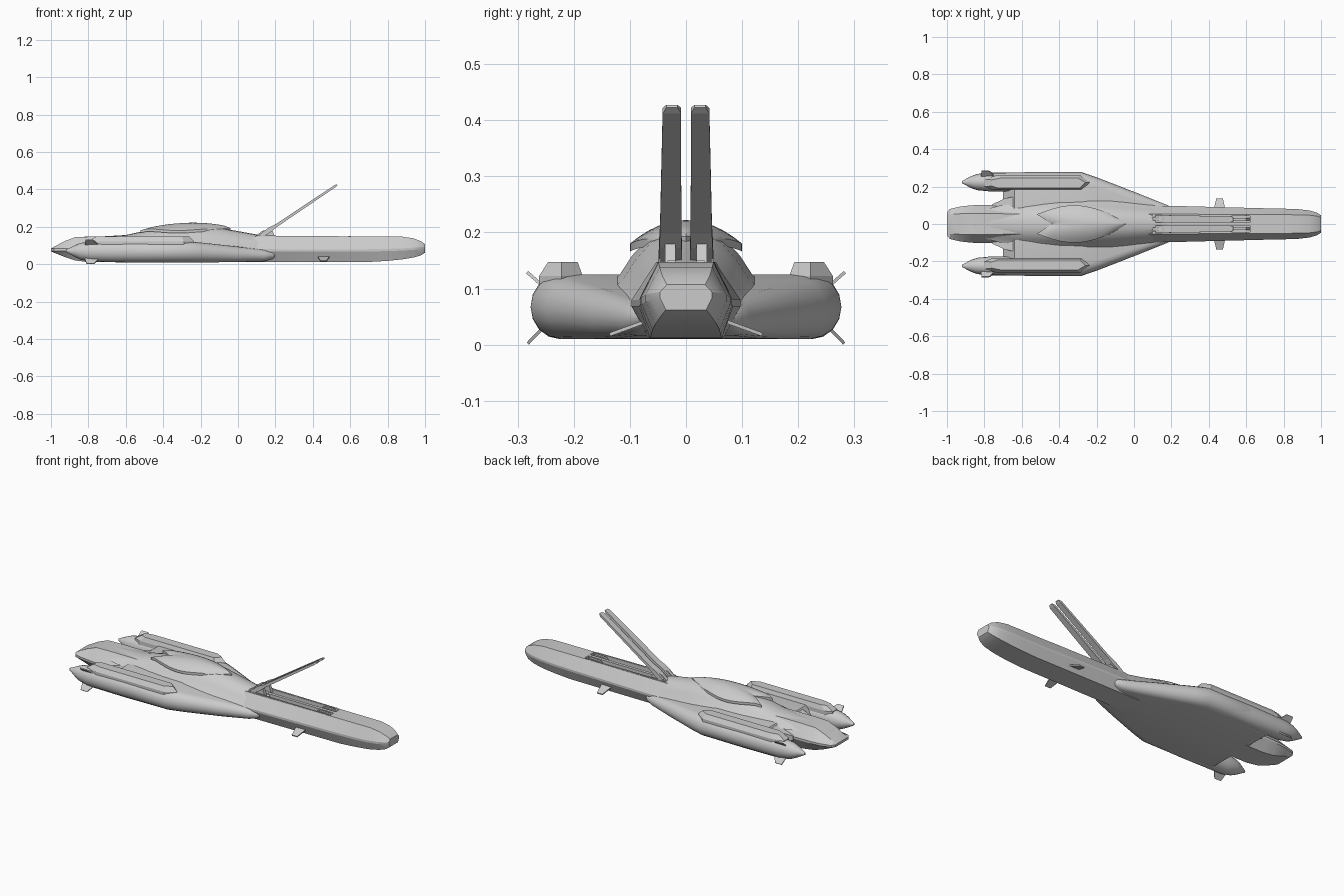
import bpy, bmesh, math
from mathutils import Vector

if "Cube" in bpy.data.objects:
    bpy.data.objects.remove(bpy.data.objects["Cube"])


def finish(name, bm, smooth=None):
    bmesh.ops.remove_doubles(bm, verts=bm.verts, dist=1e-5)
    bmesh.ops.recalc_face_normals(bm, faces=bm.faces)
    me = bpy.data.meshes.new(name)
    bm.to_mesh(me)
    bm.free()
    ob = bpy.data.objects.new(name, me)
    bpy.context.collection.objects.link(ob)
    if smooth:
        bpy.context.view_layer.objects.active = ob
        ob.select_set(True)
        bpy.ops.object.shade_smooth_by_angle(angle=math.radians(smooth))
        ob.select_set(False)
    return ob


def loft(name, rings, smooth=None):
    bm = bmesh.new()
    rows = [[bm.verts.new(p) for p in r] for r in rings]
    for a, b in zip(rows, rows[1:]):
        for i in range(len(a)):
            j = (i + 1) % len(a)
            bm.faces.new((a[i], a[j], b[j], b[i]))
    bm.faces.new(rows[0])
    bm.faces.new(rows[-1])
    return finish(name, bm, smooth)


def hull_ring(x, top, mid, bot, z0, z1, z2):
    return [(x, -bot, z0), (x, bot, z0), (x, mid, z1 - .006), (x, mid, z1 + .006),
            (x, top, z2), (x, -top, z2), (x, -mid, z1 + .006), (x, -mid, z1 - .006)]


def pill_ring(x, yc, w, z0, z1, n=8, r=None):
    # flat top and bottom, rounded sides
    h = (z1 - z0) / 2
    r = min(r or h, w)
    zc = (z0 + z1) / 2
    pts = []
    for s in (1, -1):
        for i in range(n + 1):
            a = -math.pi / 2 + math.pi * i / n
            pts.append((x, yc + s * (w - r + r * math.cos(a)), zc + s * h * math.sin(a)))
    return pts


# Central hull
hull = loft("main_hull", [hull_ring(*s) for s in [
    (-1.0, .045, .06, .045, .070, .077, .084),
    (-.985, .052, .08, .055, .062, .077, .092),
    (-.93, .055, .093, .062, .04, .077, .122),
    (-.87, .055, .1, .065, .02, .077, .145),
    (-.8, .055, .102, .067, .011, .077, .147),
    (.2, .053, .097, .066, .011, .074, .147),
    (.7, .050, .084, .064, .012, .074, .147),
    (.8, .050, .082, .062, .018, .076, .147),
    (.88, .049, .079, .060, .026, .079, .147),
    (.94, .047, .072, .055, .036, .083, .138),
    (.98, .042, .060, .047, .048, .086, .122),
    (1.0, .034, .046, .036, .062, .088, .107)]], 20)

# Folding slots in the deck
for s in (1, -1):
    bm = bmesh.new()
    bmesh.ops.create_cube(bm, size=1)
    for v in bm.verts:
        v.co = Vector((.39 + v.co.x * .46, s * .026 + v.co.y * .034, .14 + v.co.z * .04))
    cutter = finish("slot_cutter", bm)
    cutter.hide_render = True
    cutter.hide_set(True)
    m = hull.modifiers.new("slot", 'BOOLEAN')
    m.operation = 'DIFFERENCE'
    m.object = cutter

# Broad body joining the two pods, tapering into the hull forward
loft("wing_body", [pill_ring(*s) for s in [
    (-.70, 0, .235, .012, .05),
    (-.64, 0, .255, .010, .124),
    (-.55, 0, .277, .010, .125),
    (-.28, 0, .277, .010, .125),
    (-.2, 0, .250, .010, .116),
    (0, 0, .172, .011, .094),
    (.14, 0, .116, .016, .076),
    (.185, 0, .098, .028, .068),
    (.20, 0, .082, .040, .060)]], 30)

# Saddle fairing under the cap
prof = [(1, 0), (.86, .17), (.7, .5), (.48, .82), (.24, .96)]
rings = []
for x, w, z0, z1 in [(-.86, .06, .12, .146), (-.72, .098, .11, .149), (-.6, .112, .108, .156),
                     (-.5, .125, .108, .178), (-.4, .134, .108, .2), (-.25, .137, .108, .21),
                     (-.12, .13, .1, .2), (-.04, .122, .092, .184), (.06, .11, .08, .166),
                     (.15, .1, .07, .151), (.21, .07, .07, .140)]:
    half = [(w * a, z0 + (z1 - z0) * b) for a, b in prof]
    rings.append([(x, y, z) for y, z in half] + [(x, 0, z1)] +
                 [(x, -y, z) for y, z in reversed(half)])
loft("saddle_fairing", rings, 30)

# Domed cap with notched ends
bm = bmesh.new()
N, M = 12, 14
top, low = [], []
for j in range(-N // 2, N // 2 + 1):
    v = j / (N / 2)
    xa = -.44 - .08 * abs(v)
    xb = -.04 - .08 * abs(v)
    rt, rl = [], []
    for i in range(M + 1):
        t = i / M
        x = xa + (xb - xa) * t
        w = .052 + .048 * math.sin(math.pi * t)
        crest = .193 + .029 * math.sin(math.pi * t) ** .6
        rt.append(bm.verts.new((x, v * w, crest - .042 * v * v * (w / .1) ** 2)))
        rl.append(bm.verts.new((x, v * w, crest - .014 - .042 * v * v * (w / .1) ** 2)))
    top.append(rt)
    low.append(rl)
for j in range(N):
    for i in range(M):
        for g in (top, low):
            bm.faces.new((g[j][i], g[j + 1][i], g[j + 1][i + 1], g[j][i + 1]))
    for i in (0, M):
        bm.faces.new((top[j][i], top[j + 1][i], low[j + 1][i], low[j][i]))
for j in (0, N):
    for i in range(M):
        bm.faces.new((top[j][i], top[j][i + 1], low[j][i + 1], low[j][i]))
finish("dome_cap", bm, 35)


def plate(name, root_a, root_b, tip_a, tip_b, offset):
    # thin tapered fin between a root edge and a tip edge
    o = Vector(offset)
    q = [Vector(p) for p in (root_a, root_b, tip_b, tip_a)]
    loft(name, [[p - o for p in q], [p + o for p in q]])


for s, side in ((1, "left"), (-1, "right")):
    # Side pods with pointed tails
    loft(side + "_pod", [pill_ring(x, s * y, w, z0, z1) for x, y, w, z0, z1 in [
        (-.92, .224, .006, .066, .078),
        (-.87, .224, .032, .038, .102),
        (-.84, .224, .043, .024, .114),
        (-.78, .225, .050, .012, .123),
        (-.55, .225, .052, .010, .125),
        (-.30, .225, .050, .012, .123)]], 30)
    # Raised pod deck with a pointed front
    out = [(-.8, .2), (-.8, .24), (-.73, .262), (-.29, .262), (-.235, .222), (-.28, .184), (-.76, .184)]
    inn = [(-.76, .203), (-.76, .236), (-.71, .246), (-.3, .246), (-.26, .222), (-.29, .193), (-.73, .193)]
    loft(side + "_pod_deck", [[(x, s * y, .10) for x, y in out],
                              [(x, s * y, .122) for x, y in out],
                              [(x, s * y, .147) for x, y in inn]])
    # Rear diagonal fins
    plate(side + "_upper_fin", (-.82, s * .25, .1), (-.74, s * .25, .1),
          (-.815, s * .283, .129), (-.775, s * .283, .129), (0, s * .002, -.002))
    plate(side + "_lower_fin", (-.82, s * .25, .035), (-.74, s * .25, .035),
          (-.81, s * .282, .002), (-.77, s * .282, .002), (0, s * .002, .002))
    # Bow planes
    plate(side + "_bow_plane", (.425, s * .07, .042), (.49, s * .07, .042),
          (.44, s * .136, .018), (.475, s * .136, .018), (0, s * .001, .003))
    # Wing trailing spikes beside the hull
    loft(side + "_trailing_spike", [[(x, s * (y - w), z - h), (x, s * (y + w), z - h),
                                     (x, s * (y + w), z + h), (x, s * (y - w), z + h)]
                                    for x, y, w, z, h in [(-.76, .1, .004, .075, .012),
                                                          (-.69, .115, .022, .07, .035),
                                                          (-.62, .12, .03, .067, .056)]])
    # Raised prong with a chamfered tip, leaning forward
    a, b = Vector((.12, s * .028, .15)), Vector((.53, s * .025, .425))
    d = (b - a).normalized()
    up = Vector((-d.z, 0, d.x))
    rings = []
    for t, w, h in [(0, .021, .010), (.12, .02, .013), (.2, .019, .008), (.97, .0165, .006), (1, .010, .003)]:
        p = a.lerp(b, t)
        rings.append([p + Vector((0, i * w, 0)) + up * (j * h) for i, j in ((-1, -1), (1, -1), (1, 1), (-1, 1))])
    loft(side + "_prong", rings)
    # Rails along the deck slots and a hinge block
    plate(side + "_slot_rail", (.08, s * .047, .13), (.62, s * .047, .13),
          (.1, s * .047, .153), (.6, s * .047, .149), (0, .0025, 0))
    plate(side + "_hinge_block", (.08, s * .028, .14), (.2, s * .028, .14),
          (.13, s * .028, .178), (.18, s * .028, .19), (0, .009, 0))
    # Latch at the end of each slot
    plate(side + "_slot_latch", (.5, s * .026, .12), (.62, s * .026, .12),
          (.53, s * .026, .146), (.6, s * .026, .15), (0, .007, 0))
